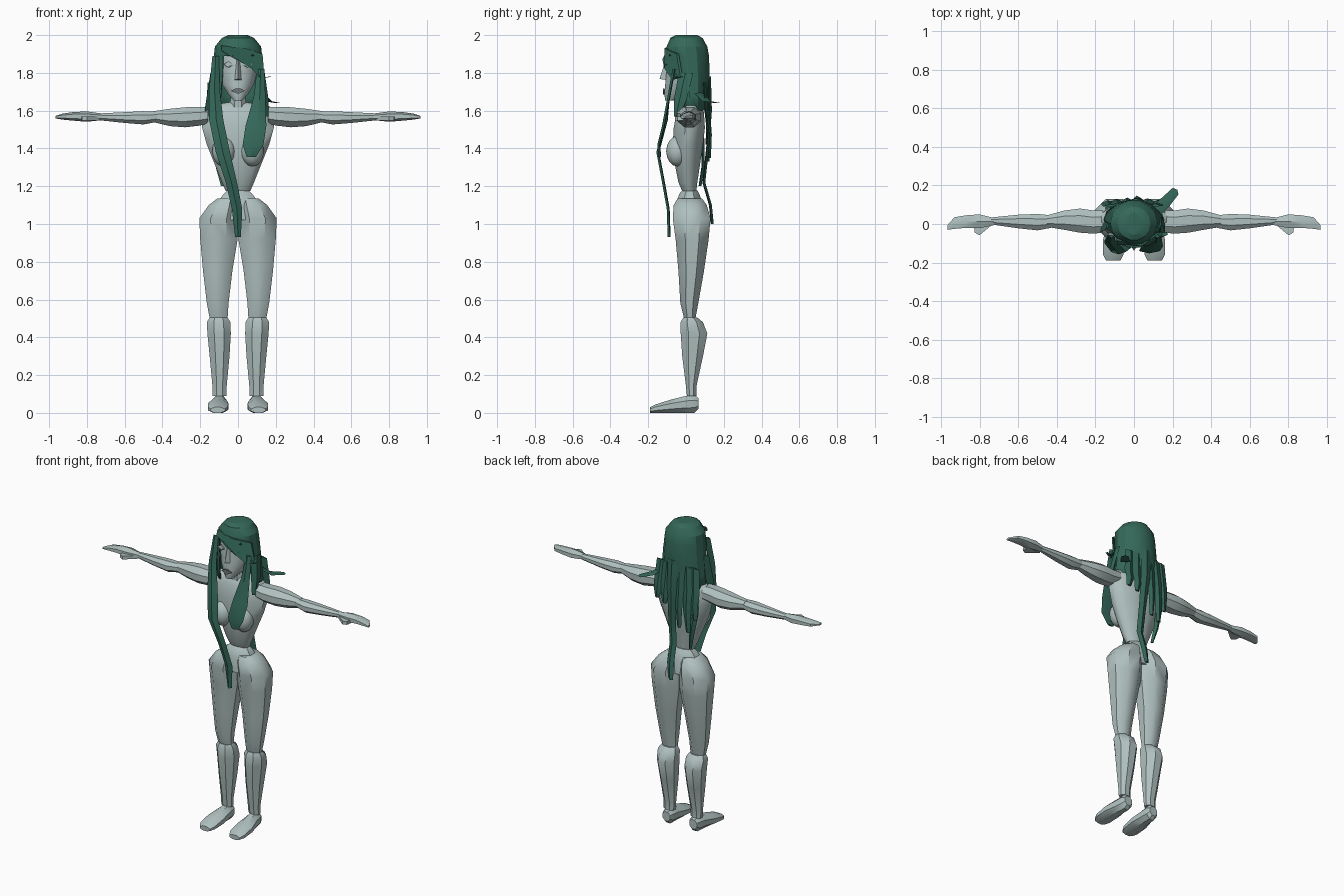
import bpy, bmesh, math
from mathutils import Vector


def material(name, rgb):
    m = bpy.data.materials.new(name)
    m.diffuse_color = (*rgb, 1)
    return m


SKIN = material("pale grey skin", (0.43, 0.53, 0.52))
HAIR = material("dark green hair", (0.035, 0.14, 0.10))
LIP = material("dark grey lips", (0.16, 0.18, 0.19))


def finish(name, bm, mat, angle=30):
    bmesh.ops.recalc_face_normals(bm, faces=bm.faces)
    me = bpy.data.meshes.new(name)
    bm.to_mesh(me)
    bm.free()
    me.materials.append(mat)
    ob = bpy.data.objects.new(name, me)
    bpy.context.collection.objects.link(ob)
    bpy.ops.object.select_all(action='DESELECT')
    ob.select_set(True)
    bpy.context.view_layer.objects.active = ob
    bpy.ops.object.shade_smooth_by_angle(angle=math.radians(angle))
    return ob


def skin_rings(bm, rings):
    rows = [[bm.verts.new(p) for p in r] for r in rings]
    n = len(rows[0])
    for a, b in zip(rows, rows[1:]):
        for i in range(n):
            bm.faces.new((a[i], a[(i + 1) % n], b[(i + 1) % n], b[i]))
    bm.faces.new(rows[0])
    bm.faces.new(rows[-1])


def loft(name, rings, mat=SKIN, n=8, axis='z', side=1, angle=35):
    """Rings are (position, a min, a max, b min, b max) across the axis."""
    bm = bmesh.new()
    out = []
    k = math.cos(math.pi / n)
    for t, a0, a1, b0, b1 in rings:
        row = []
        for i in range(n):
            w = (i + 0.5) * 2 * math.pi / n
            a = (a0 + a1) / 2 + (a1 - a0) / 2 * math.cos(w) / k
            b = (b0 + b1) / 2 + (b1 - b0) / 2 * math.sin(w) / k
            p = {'z': (a, b, t), 'x': (t, a, b), 'y': (a, t, b)}[axis]
            row.append((p[0] * side, p[1], p[2]))
        out.append(row)
    skin_rings(bm, out)
    return finish(name, bm, mat, angle)


def strand(name, pts, turn=0, thick=0.012):
    """Tapered lock of hair; points are (x, y, z, width)."""
    bm = bmesh.new()
    d = Vector((math.cos(turn), math.sin(turn), 0))
    o = Vector((-d.y, d.x, 0)) * thick
    rings = []
    for x, y, z, w in pts:
        c = Vector((x, y, z))
        rings.append([c - d * w / 2, c - o, c + d * w / 2, c + o * 0.3])
    skin_rings(bm, rings)
    return finish(name, bm, HAIR)


def plate(name, outline, y, mat, depth=0.008):
    """Thin facing plate from an x, z outline."""
    bm = bmesh.new()
    skin_rings(bm, [[(x, y + d, z) for x, z in outline] for d in (0, depth)])
    return finish(name, bm, mat)


# Torso, neck and waist
loft("torso", [(1.175, -.065, .065, -.02, .055), (1.22, -.085, .085, -.04, .06),
               (1.32, -.125, .125, -.06, .075), (1.42, -.165, .165, -.07, .09),
               (1.51, -.19, .19, -.065, .10), (1.59, -.19, .19, -.05, .095),
               (1.625, -.165, .165, -.03, .08), (1.645, -.05, .05, -.02, .06)], n=12, angle=50)
loft("neck", [(1.61, -.045, .045, -.035, .05), (1.72, -.035, .035, -.04, .045)])
loft("waist", [(1.02, -.13, .13, -.05, .09), (1.12, -.105, .105, -.05, .085),
               (1.16, -.075, .075, -.035, .07), (1.178, -.055, .055, -.02, .06)])

for s, tag in ((1, "left"), (-1, "right")):
    # Chest
    bm = bmesh.new()
    bmesh.ops.create_uvsphere(bm, u_segments=12, v_segments=8, radius=1)
    for v in bm.verts:
        v.co = (s * .075 + v.co.x * .062, -.045 + v.co.y * .06, 1.385 + v.co.z * .08)
    finish(tag + "_bust", bm, SKIN, 60)
    # Legs
    loft(tag + "_thigh", [(.50, .055, .15, -.01, .05), (.58, .05, .165, -.03, .065),
                          (.75, .03, .185, -.04, .095), (.92, .002, .20, -.055, .12),
                          (1.03, 0, .205, -.07, .13), (1.10, 0, .155, -.065, .11),
                          (1.135, .01, .11, -.045, .085)], side=s, angle=42)
    loft(tag + "_calf", [(.09, .062, .135, .005, .055), (.14, .06, .135, 0, .055),
                         (.30, .045, .15, -.02, .09), (.42, .038, .162, -.028, .113),
                         (.48, .04, .165, -.028, .09), (.505, .055, .15, -.015, .06)], side=s)
    loft(tag + "_foot", [(-.19, .07, .145, .0, .03), (-.16, .055, .16, 0, .045),
                         (-.08, .05, .16, 0, .07), (0, .058, .14, 0, .09),
                         (.045, .06, .135, 0, .095), (.065, .07, .125, .02, .08)],
         axis='y', side=s)
    # Arms
    loft(tag + "_upper_arm", [(.16, -.045, .07, 1.53, 1.62), (.21, -.05, .07, 1.52, 1.62),
                              (.28, -.045, .08, 1.512, 1.618), (.36, -.03, .07, 1.518, 1.61),
                              (.45, -.015, .045, 1.54, 1.597)], axis='x', side=s)
    loft(tag + "_forearm", [(.43, -.02, .045, 1.54, 1.595), (.50, -.033, .052, 1.527, 1.597),
                            (.60, -.022, .048, 1.535, 1.592), (.74, -.002, .034, 1.55, 1.585)],
         axis='x', side=s)
    loft(tag + "_hand", [(.72, -.005, .03, 1.552, 1.583), (.80, -.022, .05, 1.545, 1.592),
                         (.87, -.02, .045, 1.55, 1.59), (.93, -.025, .035, 1.555, 1.582),
                         (.965, -.03, -.005, 1.56, 1.572)], axis='x', side=s, n=6)
    bm = bmesh.new()
    skin_rings(bm, [[(s * x, y, z) for x, y in ((.73, 0), (.80, -.058), (.825, -.045), (.83, 0))]
                    for z in (1.548, 1.57)])
    finish(tag + "_thumb", bm, SKIN)
    # Eyes: lid line over a pale lid
    plate(tag + "_eyelid", [(s * .025, 1.845), (s * .05, 1.832), (s * .075, 1.846), (s * .05, 1.862)],
          -.106, SKIN)
    plate(tag + "_eyeline", [(s * .022, 1.842), (s * .05, 1.826), (s * .078, 1.845), (s * .05, 1.833)],
          -.109, LIP)

# Head and face
loft("head", [(1.655, -.025, .025, -.11, -.05), (1.69, -.055, .055, -.115, .03),
              (1.74, -.085, .085, -.11, .08), (1.81, -.102, .102, -.103, .10),
              (1.88, -.105, .105, -.10, .105), (1.94, -.095, .095, -.085, .095),
              (1.975, -.05, .05, -.05, .05)], n=12, angle=45)
bm = bmesh.new()
skin_rings(bm, [[(-.022, -.10, 1.762), (0, -.14, 1.768), (.022, -.10, 1.762)],
                [(-.012, -.095, 1.87), (0, -.108, 1.87), (.012, -.095, 1.87)]])
finish("nose", bm, SKIN)
plate("lips", [(-.036, 1.705), (0, 1.686), (.036, 1.705), (.012, 1.718), (-.012, 1.718)],
      -.122, LIP)

# Hair cap: a faceted shell left open around the face
bm = bmesh.new()
N = 14
rows = []
for z, rx, y0, y1 in ((2.0, .05, -.055, .06), (1.985, .085, -.085, .09), (1.94, .122, -.105, .115),
                      (1.89, .128, -.112, .125), (1.78, .138, -.10, .128), (1.68, .15, -.085, .12),
                      (1.60, .16, -.065, .115)):
    rows.append([bm.verts.new((rx * math.sin(w), (y0 + y1) / 2 - (y1 - y0) / 2 * math.cos(w), z))
                 for w in [(i + .5) * 2 * math.pi / N for i in range(N)]])
bm.faces.new(rows[0])
for r in range(len(rows) - 1):
    for i in range(N):
        if r >= 3 and i in (0, 1, N - 1, N - 2):
            continue
        j = (i + 1) % N
        bm.faces.new((rows[r][i], rows[r][j], rows[r + 1][j], rows[r + 1][i]))
cap = finish("hair_cap", bm, HAIR, 25)
mod = cap.modifiers.new("thickness", 'SOLIDIFY')
mod.thickness = 0.008

# Fringe swept across the brow
bm = bmesh.new()
skin_rings(bm, [[(x, y + d, z) for x, y, z in (
    (-.09, -.085, 1.945), (-.085, -.105, 1.915), (0, -.125, 1.872), (.07, -.115, 1.825),
    (.125, -.075, 1.765), (.14, -.03, 1.78), (.13, -.05, 1.90), (.04, -.115, 1.93))]
    for d in (0, .012)])
finish("fringe", bm, HAIR)

# Front and side locks
strand("long_front_lock", [(-.118, -.06, 1.89, .035), (-.125, -.085, 1.72, .055),
                           (-.115, -.10, 1.55, .075), (-.08, -.145, 1.38, .075),
                           (-.035, -.115, 1.22, .06), (-.005, -.09, 1.08, .055),
                           (0, -.085, .93, .03)])
strand("left_front_lock", [(.12, -.06, 1.82, .04), (.115, -.085, 1.68, .06), (.095, -.115, 1.52, .11),
                           (.08, -.14, 1.42, .11), (.07, -.135, 1.355, .05)])
strand("right_side_lock", [(-.135, 0, 1.8, .06), (-.165, -.02, 1.62, .05), (-.17, -.03, 1.55, .02)], 1.2)
strand("left_side_lock", [(.13, 0, 1.8, .08), (.15, -.03, 1.66, .07), (.15, -.05, 1.57, .03)], 1.3)
strand("temple_flick", [(.10, -.05, 1.80, .04), (.14, -.06, 1.775, .03), (.165, -.05, 1.78, .02)], 1.2)
strand("shoulder_flick", [(.11, .06, 1.70, .06), (.16, .11, 1.65, .06), (.215, .17, 1.64, .045)], 2.3)

# Locks down the back: x, drift, tip height, width
for i, (x, dx, tip, w) in enumerate(((-.125, -.01, 1.42, .07), (-.08, -.01, 1.33, .07),
                                     (-.035, 0, 1.35, .06), (.06, .01, 1.48, .07),
                                     (.11, .015, 1.50, .07))):
    y = .11 - abs(x) * .15
    strand("back_lock_%d" % (i + 1), [(x, y, 1.75, w), (x + dx, y + .01, 1.6, w),
                                      (x + dx, y + .02, (1.6 + tip) / 2, w * .8),
                                      (x + dx * 1.5, y + .015, tip, w * .45)], math.pi)
strand("long_back_lock", [(.01, .12, 1.78, .08), (.015, .125, 1.6, .07), (.025, .11, 1.4, .055),
                          (.03, .09, 1.22, .05), (.025, .125, 1.1, .05), (.015, .135, 1.0, .03)], math.pi)
strand("right_back_lock", [(-.12, .06, 1.62, .05), (-.125, .085, 1.45, .05), (-.10, .085, 1.3, .035),
                           (-.08, .07, 1.2, .02)], math.pi)
